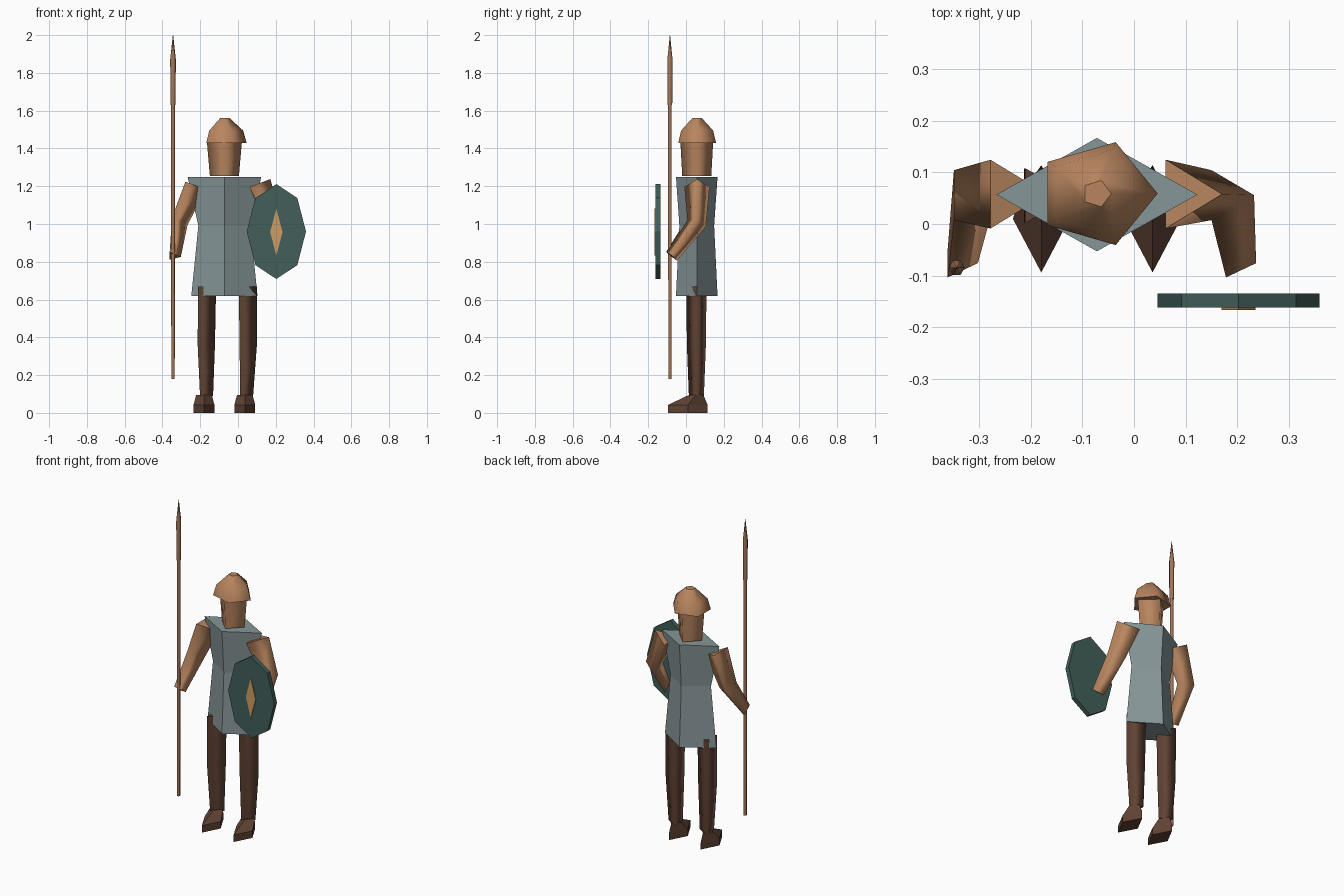
import bpy, bmesh, math

cube = bpy.data.objects.get("Cube")
if cube:
    bpy.data.objects.remove(cube)


def material(name, color):
    mat = bpy.data.materials.new(name)
    mat.use_nodes = True
    mat.diffuse_color = (*color, 1)
    mat.node_tree.nodes["Principled BSDF"].inputs["Base Color"].default_value = (*color, 1)
    return mat


SKIN = material("tan", (0.48, 0.235, 0.114))
DARK = material("dark brown", (0.115, 0.055, 0.034))
GREY = material("grey cloth", (0.24, 0.305, 0.315))
GREEN = material("dark green", (0.055, 0.114, 0.102))
GOLD = material("gold", (0.6, 0.34, 0.13))
WOOD = material("wood", (0.36, 0.18, 0.095))


def loft(name, sides, rings, mat, smooth=True):
    """Skin rings of (centre, x radius, y radius, x slope, y slope) and cap the ends."""
    bm = bmesh.new()
    loops = []
    for (cx, cy, cz), rx, ry, sx, sy in rings:
        loop = []
        for i in range(sides):
            a = math.tau * i / sides
            dx, dy = rx * math.cos(a), ry * math.sin(a)
            loop.append(bm.verts.new((cx + dx, cy + dy, cz + sx * dx + sy * dy)))
        loops.append(loop)
    for low, high in zip(loops, loops[1:]):
        for i in range(sides):
            j = (i + 1) % sides
            bm.faces.new((low[i], low[j], high[j], high[i])).smooth = smooth
    # Flat caps with sharp rims
    for loop in (loops[0], loops[-1]):
        cap = bm.faces.new(loop)
        for edge in cap.edges:
            edge.smooth = False
    bmesh.ops.recalc_face_normals(bm, faces=bm.faces)
    mesh = bpy.data.meshes.new(name)
    bm.to_mesh(mesh)
    bm.free()
    mesh.materials.append(mat)
    obj = bpy.data.objects.new(name, mesh)
    bpy.context.scene.collection.objects.link(obj)
    return obj


def column(name, sides, x, y, profile, mat, smooth=True):
    """Upright loft from (z, x radius, y radius) steps."""
    rings = [((x, y, z), rx, ry, 0, 0) for z, rx, ry in profile]
    return loft(name, sides, rings, mat, smooth)


def plate(name, sides, x, y, z, rx, rz, depth, mat):
    """Upright plate facing the front."""
    obj = column(name, sides, 0, 0, [(0, rx, rz), (depth, rx, rz)], mat, False)
    obj.location = (x, y, z)
    obj.rotation_euler.x = math.radians(90)
    return obj


MID_X, MID_Y = -0.072, 0.057

# Body, head and helmet
column("tunic", 4, MID_X, MID_Y,
       [(0.62, 0.175, 0.11), (0.99, 0.138, 0.092), (1.25, 0.195, 0.11)], GREY, False)
column("head", 4, MID_X, MID_Y, [(1.255, 0.077, 0.077), (1.44, 0.093, 0.087)], SKIN)
column("helmet", 5, MID_X, MID_Y + 0.002,
       [(1.43, 0.118, 0.105), (1.495, 0.099, 0.089), (1.56, 0.028, 0.027)], SKIN)

# Limbs, three-sided
for side, s in (("right", -1), ("left", 1)):
    hip = MID_X + s * 0.108
    loft(side + "_leg", 3, [
        ((hip - s * 0.002, 0.055, 0.09), 0.046, 0.046, 0, 0),
        ((hip + s * 0.003, 0.055, 0.36), 0.061, 0.058, 0, 0),
        ((hip, 0.055, 0.67), 0.064, 0.062, 0, 0)], DARK)
    loft(side + "_foot", 4, [
        ((hip, 0.01, 0), 0.055, 0.104, 0, 0),
        ((hip, 0.01, 0.043), 0.055, 0.104, 0, 0),
        ((hip, 0.055, 0.096), 0.041, 0.037, 0, 0)], DARK, False)
    loft(side + "_arm", 3, [
        ((MID_X + s * 0.27, -0.076, 0.83), 0.039, 0.032, s * 0.12, -0.78),
        ((MID_X + s * 0.25, 0.056, 1.01), 0.055, 0.056, s * 0.25, -0.34),
        ((MID_X + s * 0.17, 0.058, 1.21), 0.073, 0.077, s * 0.38, 0)], SKIN)

# Shield with its diamond emblem
plate("shield", 8, 0.203, -0.135, 0.96, 0.157, 0.251, 0.027, GREEN)
plate("shield_emblem", 4, 0.203, -0.161, 0.957, 0.033, 0.124, 0.006, GOLD)

# Spear
column("spear_shaft", 6, -0.344, -0.085, [(0.18, 0.009, 0.01), (1.64, 0.011, 0.011)], WOOD)
column("spear_head", 6, -0.344, -0.085,
       [(1.63, 0.013, 0.014), (1.87, 0.015, 0.016), (2.0, 0.001, 0.001)], WOOD)
